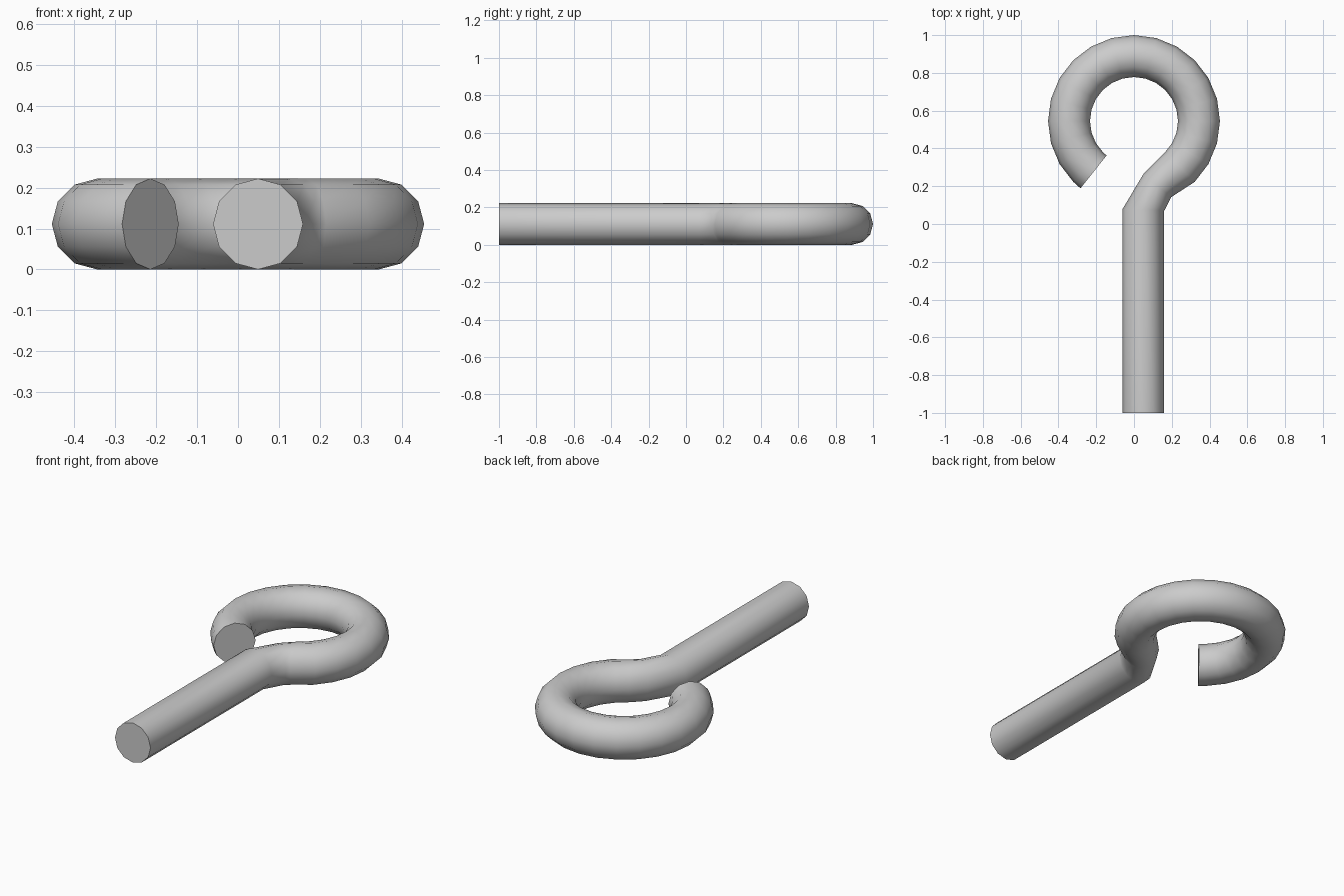
import bpy, bmesh
from math import sin, cos, pi, radians

if "Cube" in bpy.data.objects:
    bpy.data.objects.remove(bpy.data.objects["Cube"])

R_TUBE, R_RING, CY = 0.111, 0.344, 0.545
SIDES = 12

# cross-sections as (left/inner xy, right/outer xy), from shank tip to hook tip
sections = [((-0.061, -1.0), (0.159, -1.0)),
            ((-0.060, 0.08), (0.160, 0.07)),
            ((0.050, 0.265), (0.197, 0.142)),
            ((0.120, 0.337), (0.215, 0.154))]
for deg in list(range(-45, 226, 15)) + [231.5]:
    a = radians(deg)
    sections.append(tuple(((R_RING + s * R_TUBE) * cos(a),
                           CY + (R_RING + s * R_TUBE) * sin(a)) for s in (-1, 1)))

# loft round sections into one bent rod
bm = bmesh.new()
rings = []
for (lx, ly), (rx, ry) in sections:
    mx, my, hx, hy = (lx + rx) / 2, (ly + ry) / 2, (rx - lx) / 2, (ry - ly) / 2
    ring = []
    for i in range(SIDES):
        t = 2 * pi * i / SIDES
        ring.append(bm.verts.new((mx + hx * cos(t), my + hy * cos(t),
                                  R_TUBE * (1 + sin(t)))))
    rings.append(ring)
for a, b in zip(rings, rings[1:]):
    for i in range(SIDES):
        j = (i + 1) % SIDES
        bm.faces.new((a[i], a[j], b[j], b[i]))

# end caps
bm.faces.new(rings[0][::-1])
bm.faces.new(rings[-1])
bmesh.ops.recalc_face_normals(bm, faces=bm.faces)

mesh = bpy.data.meshes.new("screw_hook")
bm.to_mesh(mesh)
bm.free()
hook = bpy.data.objects.new("screw_hook", mesh)
bpy.context.collection.objects.link(hook)
bpy.context.view_layer.objects.active = hook
hook.select_set(True)
bpy.ops.object.shade_smooth_by_angle(angle=radians(40))
